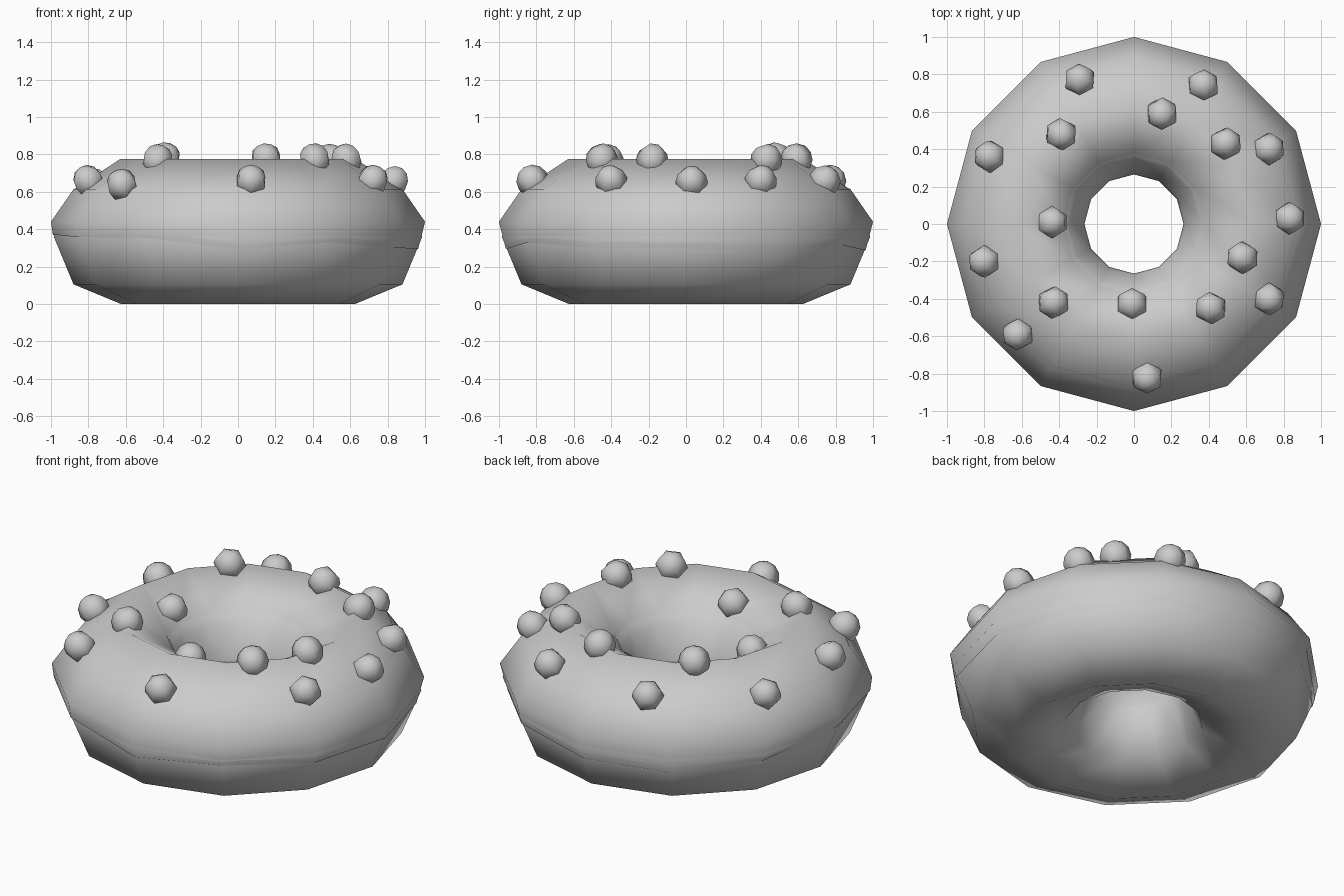
import bpy, bmesh, math, random
from mathutils import Vector

if "Cube" in bpy.data.objects:
    bpy.data.objects.remove(bpy.data.objects["Cube"])

random.seed(4)
SIDES = 12
MAJOR, MINOR = 0.625, 0.36


def make_object(name, bm):
    bmesh.ops.recalc_face_normals(bm, faces=bm.faces)
    for f in bm.faces:
        f.smooth = True
    mesh = bpy.data.meshes.new(name)
    bm.to_mesh(mesh)
    bm.free()
    obj = bpy.data.objects.new(name, mesh)
    bpy.context.collection.objects.link(obj)
    return obj


def lathe(name, profile, closed, edge_drop=None):
    """Sweep an (r, z) profile round the z axis in twelve steps."""
    bm = bmesh.new()
    rings = []
    for i in range(SIDES):
        a = 2 * math.pi * i / SIDES
        pts = list(profile)
        if edge_drop:
            pts[0] = edge_drop()
        rings.append([bm.verts.new((r * math.cos(a), r * math.sin(a), z)) for r, z in pts])
    n = len(profile)
    for i in range(SIDES):
        a, b = rings[i], rings[(i + 1) % SIDES]
        for j in range(n if closed else n - 1):
            k = (j + 1) % n
            bm.faces.new((a[j], b[j], b[k], a[k]))
    return make_object(name, bm)


# Dough ring
dough = [(MAJOR + MINOR * math.cos(j * math.pi / 4),
          MINOR + MINOR * math.sin(j * math.pi / 4)) for j in range(8)]
lathe("dough", dough, True)


# Icing cap with an uneven lower edge hugging the dough
def drip():
    z = random.uniform(0.27, 0.38)
    return (0.99 - max(0, 0.36 - z) * 0.41, z)


icing = [(0.985, 0.36), (1.0, 0.44), (0.882, 0.61), (0.63, 0.775),
         (0.385, 0.635), (0.285, 0.44), (0.268, 0.36)]
lathe("icing", icing, False, drip)


# Round sprinkles sitting half sunk in the icing
def icing_point(x, y):
    """Height and outward normal of the icing at (x, y)."""
    r = math.hypot(x, y)
    for (r1, z1), (r0, z0) in zip(icing[1:], icing[2:]):
        if r0 <= r <= r1:
            t = (r - r0) / (r1 - r0)
            slope = (z1 - z0) / (r1 - r0)
            normal = Vector((-slope * x / r, -slope * y / r, 1)).normalized()
            return z0 + t * (z1 - z0), normal
    return 0.77, Vector((0, 0, 1))


spots = [(-0.29, 0.77), (0.37, 0.74), (0.15, 0.59), (-0.39, 0.48), (0.49, 0.43),
         (0.72, 0.40), (-0.77, 0.36), (-0.44, 0.01), (0.83, 0.03), (-0.80, -0.20),
         (0.58, -0.18), (-0.43, -0.42), (-0.01, -0.43), (0.41, -0.45), (0.72, -0.40),
         (-0.62, -0.59), (0.07, -0.82)]
for i, (x, y) in enumerate(spots):
    z, normal = icing_point(x, y)
    bm = bmesh.new()
    bmesh.ops.create_uvsphere(bm, u_segments=6, v_segments=6, radius=0.087)
    rot = Vector((0, 0, 1)).rotation_difference(normal).to_matrix()
    bmesh.ops.rotate(bm, verts=bm.verts, cent=(0, 0, 0), matrix=rot)
    bmesh.ops.translate(bm, verts=bm.verts, vec=Vector((x, y, z + 0.01)))
    make_object(f"sprinkle_{i + 1}", bm)
